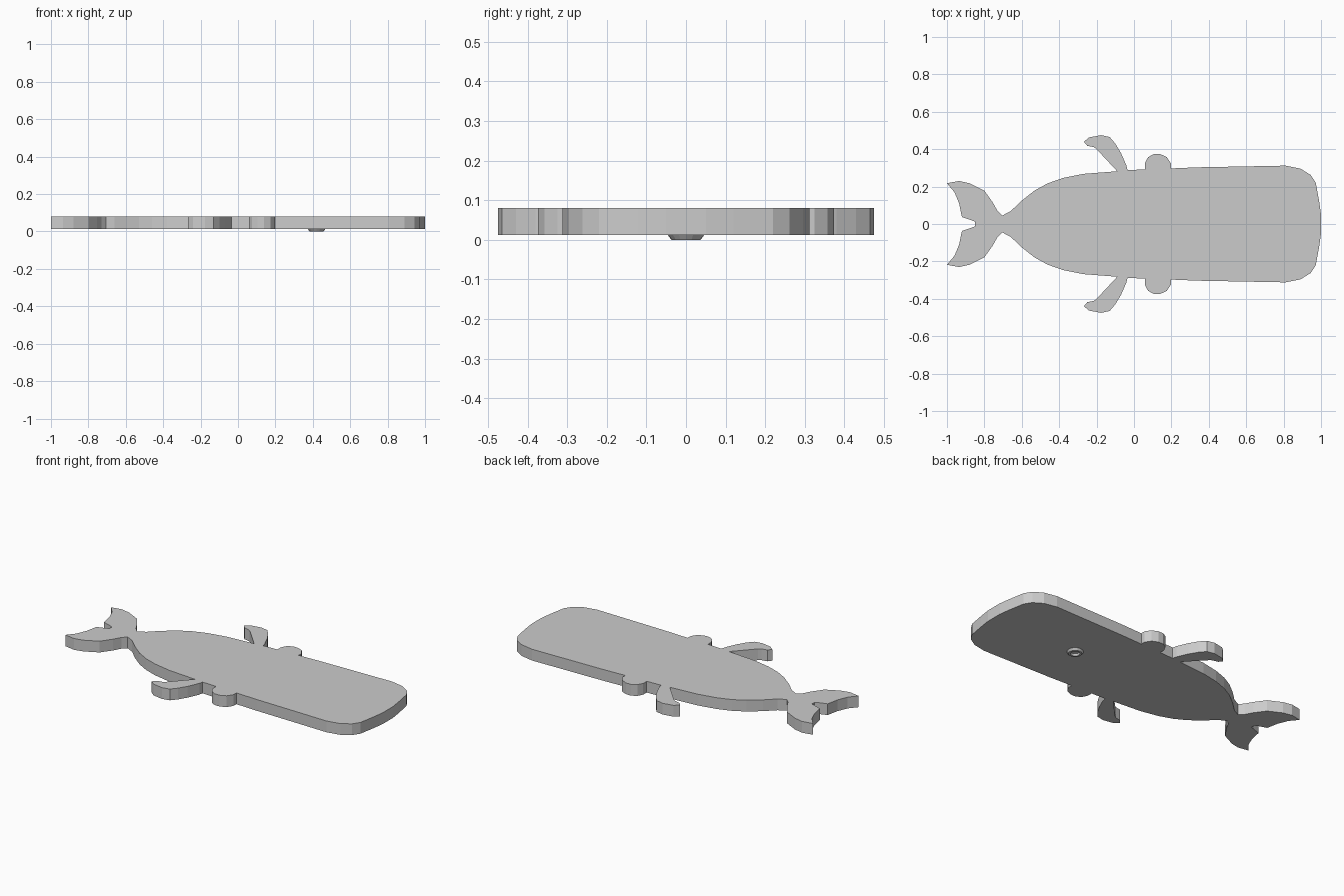
import bpy, bmesh, math

if "Cube" in bpy.data.objects:
    bpy.data.objects.remove(bpy.data.objects["Cube"])

BOTTOM, TOP = 0.012, 0.08

# Half outline (y > 0), running from the tail notch to the snout
fluke = [(-0.85, 0.012), (-0.875, 0.022), (-0.92, 0.037), (-0.935, 0.11), (-0.96, 0.17),
         (-1, 0.218), (-0.935, 0.23), (-0.88, 0.218), (-0.80, 0.178), (-0.755, 0.115),
         (-0.73, 0.07), (-0.705, 0.045)]
belly = [(-0.66, 0.068), (-0.60, 0.125), (-0.53, 0.18), (-0.46, 0.218), (-0.38, 0.246),
         (-0.27, 0.268), (-0.09, 0.282)]
flipper = [(-0.155, 0.352), (-0.20, 0.4), (-0.215, 0.411), (-0.25, 0.418), (-0.268, 0.44),
           (-0.24, 0.463), (-0.176, 0.475), (-0.13, 0.465), (-0.10, 0.43), (-0.07, 0.38),
           (-0.04, 0.312), (-0.035, 0.288)]
eye_bump = [(0.058, 0.292), (0.058, 0.325), (0.075, 0.357), (0.105, 0.374), (0.14, 0.374),
            (0.175, 0.358), (0.197, 0.325), (0.197, 0.297)]
head = [(0.34, 0.303), (0.81, 0.312), (0.89, 0.296), (0.945, 0.262), (0.972, 0.22),
        (0.99, 0.12), (1.0, 0.05)]


def add_object(name, bm):
    bmesh.ops.recalc_face_normals(bm, faces=bm.faces)
    mesh = bpy.data.meshes.new(name)
    bm.to_mesh(mesh)
    bm.free()
    obj = bpy.data.objects.new(name, mesh)
    bpy.context.collection.objects.link(obj)
    return obj


# Flat whale plate: mirrored outline, extruded upward
half = fluke + belly + flipper + eye_bump + head
outline = half + [(x, -y) for x, y in reversed(half)]
bm = bmesh.new()
base = bm.faces.new([bm.verts.new((x, y, BOTTOM)) for x, y in outline])
ext = bmesh.ops.extrude_face_region(bm, geom=[base], use_keep_orig=True)
for v in ext["geom"]:
    if isinstance(v, bmesh.types.BMVert):
        v.co.z = TOP
add_object("whale_plate", bm)

# Small tapered ring on the underside: lathed profile with a shallow socket
profile = [(0.046, BOTTOM), (0.037, 0.0), (0.026, 0.0), (0.022, BOTTOM)]
bm = bmesh.new()
n = 16
rings = [[bm.verts.new((0.42 + r * math.cos(i * math.tau / n), r * math.sin(i * math.tau / n), z))
          for i in range(n)] for r, z in profile]
for a, b in zip(rings, rings[1:]):
    for i in range(n):
        j = (i + 1) % n
        bm.faces.new((a[i], a[j], b[j], b[i]))
ring = add_object("underside_ring", bm)
# The open ring is seated on the plate; make its walls face outward
if ring.data.polygons[0].normal.z > 0:
    ring.data.flip_normals()
